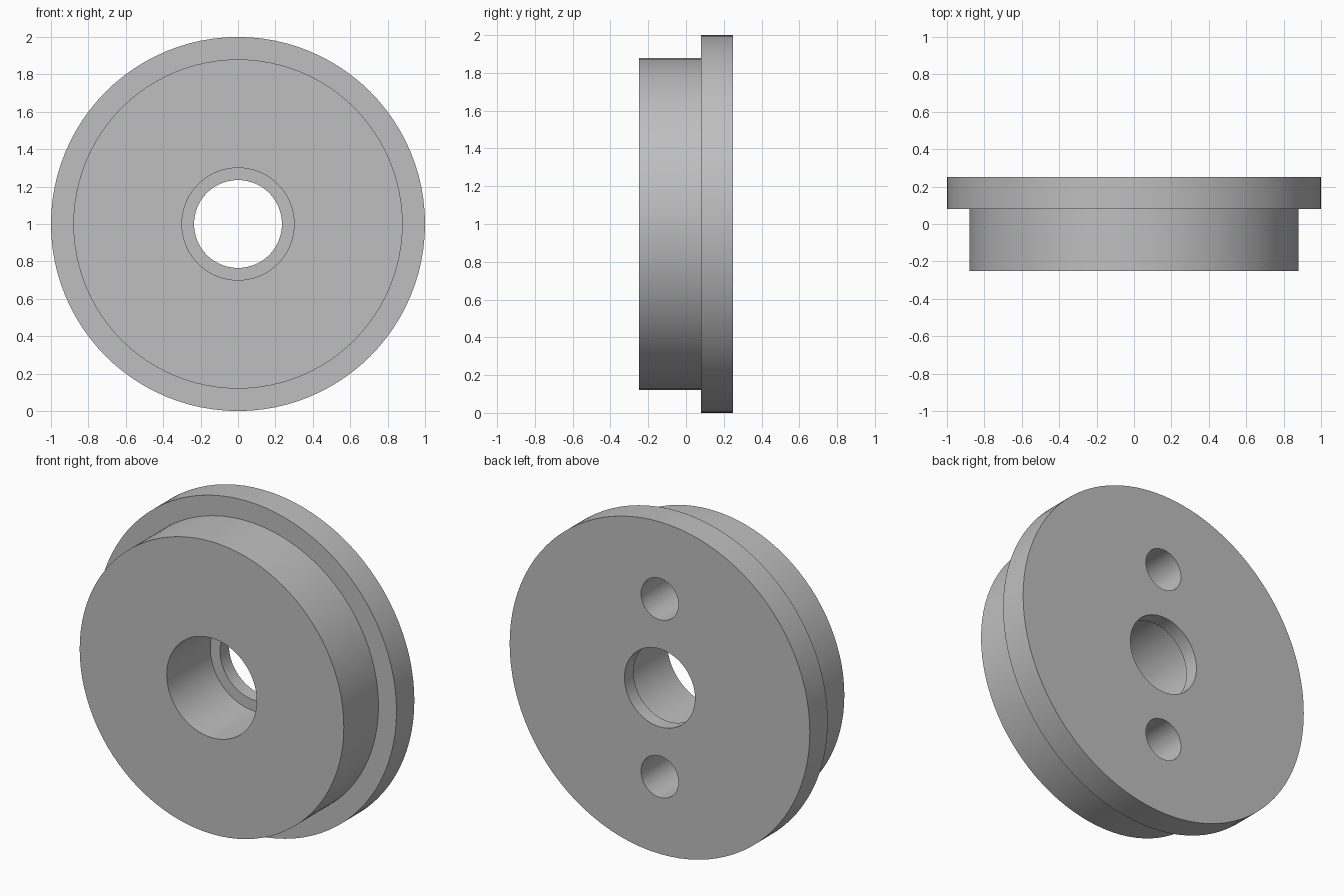
import bpy, bmesh, math
from mathutils import Matrix, Vector

cube = bpy.data.objects.get("Cube")
if cube:
    bpy.data.objects.remove(cube, do_unlink=True)

# Main dimensions
FRONT, STEP, BACK = -0.25, 0.08, 0.25
RIM_R, HUB_R = 1.0, 0.88
BORE_R, LIP_R, LIP_Y = 0.30, 0.235, 0.165
PIN_R, PIN_OFFSET, PIN_DEPTH = 0.125, 0.535, 0.35

grey = bpy.data.materials.new("plain grey")
grey.use_nodes = True
colour = (0.52, 0.52, 0.52, 1)
grey.diffuse_color = colour
grey.node_tree.nodes["Principled BSDF"].inputs["Base Color"].default_value = colour


def add_object(name, bm):
    bmesh.ops.recalc_face_normals(bm, faces=bm.faces)
    mesh = bpy.data.meshes.new(name)
    bm.to_mesh(mesh)
    bm.free()
    mesh.materials.append(grey)
    obj = bpy.data.objects.new(name, mesh)
    bpy.context.collection.objects.link(obj)
    return obj


# Flanged disc with stepped bore: closed section (radius, y) spun about the y axis
section = [(LIP_R, BACK), (RIM_R, BACK), (RIM_R, STEP), (HUB_R, STEP),
           (HUB_R, FRONT), (BORE_R, FRONT), (BORE_R, LIP_Y), (LIP_R, LIP_Y)]
bm = bmesh.new()
verts = [bm.verts.new((r, y, 1)) for r, y in section]
edges = [bm.edges.new((v, verts[(i + 1) % len(verts)])) for i, v in enumerate(verts)]
bmesh.ops.spin(bm, geom=verts + edges, cent=(0, 0, 1), axis=(0, 1, 0),
               angle=math.tau, steps=96, use_merge=True)
bmesh.ops.remove_doubles(bm, verts=bm.verts, dist=1e-5)
disc = add_object("flanged_disc", bm)

# Two blind pin holes in the back, above and below the bore
bm = bmesh.new()
for side in (1, -1):
    centre = Vector((0, BACK + 0.1 - (PIN_DEPTH + 0.1) / 2, 1 + side * PIN_OFFSET))
    bmesh.ops.create_cone(bm, cap_ends=True, segments=48, radius1=PIN_R, radius2=PIN_R,
                          depth=PIN_DEPTH + 0.1,
                          matrix=Matrix.Translation(centre) @ Matrix.Rotation(math.pi / 2, 4, 'X'))
cutter = add_object("pin_hole_cutter", bm)
cutter.hide_render = True

bpy.ops.object.select_all(action='DESELECT')
disc.select_set(True)
bpy.context.view_layer.objects.active = disc
cut = disc.modifiers.new("pin_holes", 'BOOLEAN')
cut.operation = 'DIFFERENCE'
cut.solver = 'EXACT'
cut.object = cutter
bpy.ops.object.modifier_apply(modifier=cut.name)
bpy.data.objects.remove(cutter, do_unlink=True)
bpy.ops.object.shade_smooth_by_angle(angle=math.radians(30))
